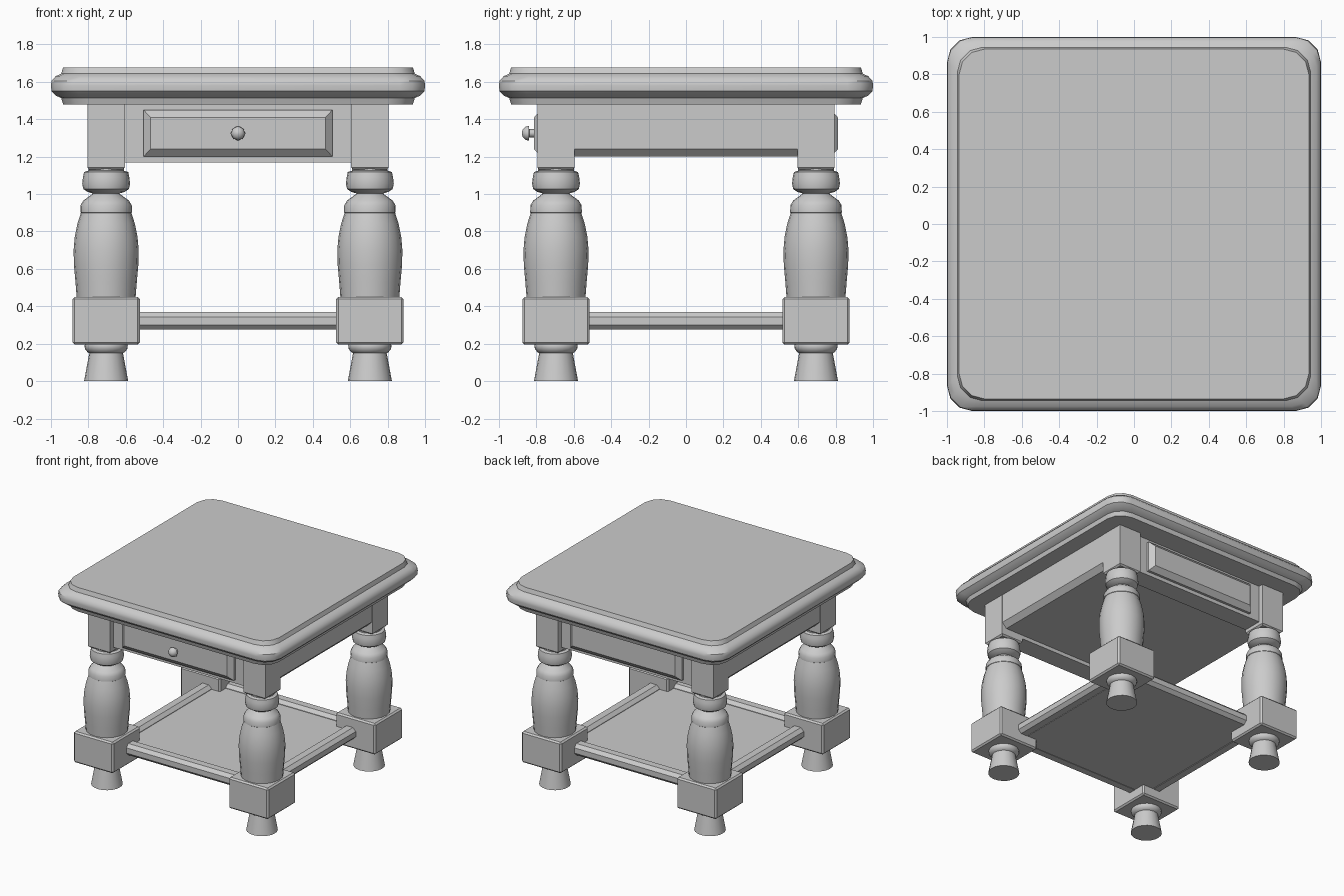
import bpy, bmesh, math

if "Cube" in bpy.data.objects:
    bpy.data.objects.remove(bpy.data.objects["Cube"])


def finish(name, bm, angle=35):
    bmesh.ops.recalc_face_normals(bm, faces=bm.faces)
    me = bpy.data.meshes.new(name)
    bm.to_mesh(me)
    bm.free()
    ob = bpy.data.objects.new(name, me)
    bpy.context.collection.objects.link(ob)
    bpy.ops.object.select_all(action='DESELECT')
    bpy.context.view_layer.objects.active = ob
    ob.select_set(True)
    bpy.ops.object.shade_smooth_by_angle(angle=math.radians(angle))
    return ob


def loft(name, rings, angle=35):
    """Skin a list of closed rings and cap both ends."""
    bm = bmesh.new()
    vr = [[bm.verts.new(p) for p in r] for r in rings]
    n = len(vr[0])
    for a, b in zip(vr, vr[1:]):
        for i in range(n):
            j = (i + 1) % n
            bm.faces.new((a[i], a[j], b[j], b[i]))
    bm.faces.new(vr[0])
    bm.faces.new(vr[-1])
    return finish(name, bm, angle)


def box(name, x, y, z, bevel=0.0, pick=None):
    """Box from ranges, with a chamfer on all or chosen edges."""
    bm = bmesh.new()
    bmesh.ops.create_cube(bm, size=1)
    for v in bm.verts:
        v.co = [r[0] if c < 0 else r[1] for c, r in zip(v.co, (x, y, z))]
    if bevel:
        edges = [e for e in bm.edges if pick is None or pick(e)]
        bmesh.ops.bevel(bm, geom=edges, offset=bevel, segments=1, affect='EDGES')
    return finish(name, bm, 25)


def turned(name, cx, cy, profile, sides=20):
    rings = [[(cx + r * math.cos(2 * math.pi * i / sides),
               cy + r * math.sin(2 * math.pi * i / sides), z) for i in range(sides)]
             for r, z in profile]
    return loft(name, rings)


def rounded_square(half, rad, z, seg=3):
    pts = []
    for k, (sx, sy) in enumerate(((1, 1), (-1, 1), (-1, -1), (1, -1))):
        for i in range(seg + 1):
            a = math.pi / 2 * (k + i / seg)
            pts.append((sx * (half - rad) + rad * math.cos(a),
                        sy * (half - rad) + rad * math.sin(a), z))
    return pts


# Table top with moulded edge
edge = [(.935, 1.48), (.945, 1.513), (.975, 1.527), (.997, 1.55), (1, 1.58),
        (.997, 1.605), (.975, 1.63), (.945, 1.644), (.935, 1.678)]
loft("table_top", [rounded_square(h, .135, z) for h, z in edge])

# Turned legs
foot = [(.118, 0), (.09, .15), (.1, .155), (.113, .172), (.116, .19), (.11, .205)]
urn = [(.157, .44), (.164, .53), (.172, .62), (.174, .7), (.168, .77), (.154, .84),
       (.135, .9), (.138, .902), (.137, .94), (.122, .965), (.07, 1.003),
       (.1, 1.012), (.122, 1.027), (.128, 1.055), (.124, 1.09), (.118, 1.118),
       (.095, 1.125), (.095, 1.15)]
LX, LY = .705, .695
for sx, nx in ((-1, "left"), (1, "right")):
    for sy, ny in ((-1, "front"), (1, "back")):
        cx, cy, tag = sx * LX, sy * LY, f"{ny}_{nx}"
        turned(f"foot_{tag}", cx, cy, foot)
        box(f"leg_block_{tag}", (cx - .18, cx + .18), (cy - .18, cy + .18), (.195, .45), .012)
        turned(f"leg_{tag}", cx, cy, urn)
        box(f"leg_post_{tag}", (cx - .1, cx + .1), (cy - .1, cy + .1), (1.13, 1.482), .012,
            lambda e: all(v.co.z < 1.2 for v in e.verts))

# Case body, chamfered along its lower side edges
box("case_body", (-.803, .803), (-.6, .6), (1.2, 1.482), .04,
    lambda e: all(v.co.z < 1.3 for v in e.verts) and e.verts[0].co.x == e.verts[1].co.x)

# Front and back boards with raised drawer panels
for s, n in ((-1, "front"), (1, "back")):
    box(f"{n}_board", (-.61, .61), sorted((s * .595, s * .755)), (1.17, 1.482))
    panel = []
    for h, dz, y in ((.505, .125, .74), (.505, .125, .775), (.468, .085, .812)):
        panel.append([(x * h, s * y, 1.325 + z * dz)
                      for x, z in ((-1, -1), (1, -1), (1, 1), (-1, 1))])
    loft(f"{n}_drawer_panel", panel, 20)

# Drawer knob
knob = [(.022, -.8), (.022, -.838), (.039, -.84), (.036, -.858), (.022, -.872), (.006, -.878)]
loft("drawer_knob", [[(r * math.cos(math.pi * i / 4), y, 1.325 + r * math.sin(math.pi * i / 4))
                      for i in range(8)] for r, y in knob], 50)

# Lower shelf framed by four rails
box("shelf", (-.62, .62), (-.62, .62), (.277, .34))
for s, nx, ny in ((-1, "left", "front"), (1, "right", "back")):
    box(f"rail_{nx}", sorted((s * .6, s * .71)), (-.6, .6), (.275, .37), .026)
    box(f"rail_{ny}", (-.6, .6), sorted((s * .59, s * .7)), (.275, .37), .026)
